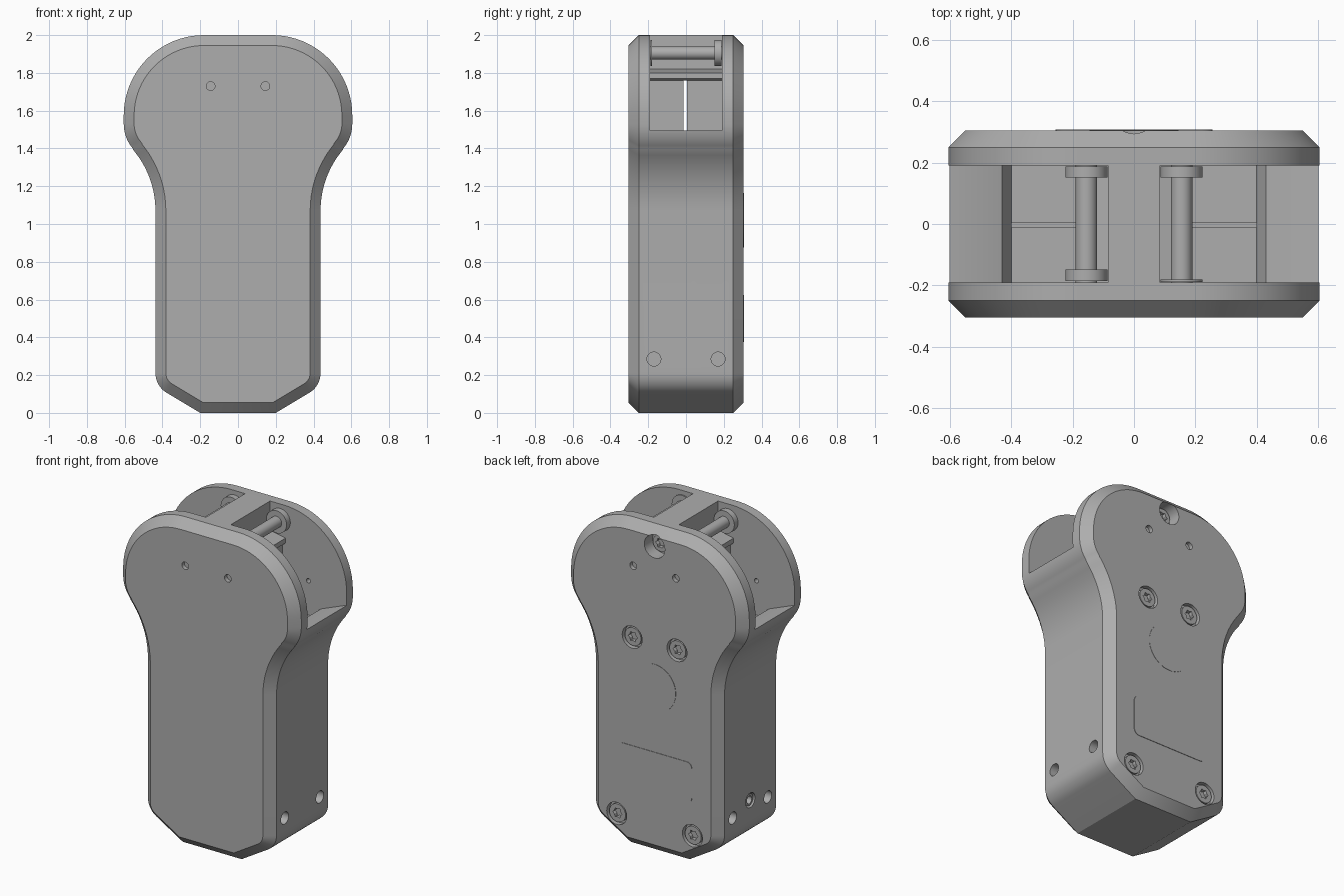
import bpy, bmesh, math
from mathutils import Matrix, Vector

if "Cube" in bpy.data.objects:
    bpy.data.objects.remove(bpy.data.objects["Cube"])

metal = bpy.data.materials.new("grey metal")
metal.diffuse_color = (0.42, 0.42, 0.42, 1)
metal.use_nodes = True
metal.node_tree.nodes["Principled BSDF"].inputs["Base Color"].default_value = metal.diffuse_color


def make(name, bm):
    bmesh.ops.recalc_face_normals(bm, faces=bm.faces)
    me = bpy.data.meshes.new(name)
    bm.to_mesh(me)
    bm.free()
    me.materials.append(metal)
    ob = bpy.data.objects.new(name, me)
    bpy.context.collection.objects.link(ob)
    return ob


def loft(bm, rings):
    """Closed solid through matching rings of 3D points."""
    vs = [[bm.verts.new(p) for p in r] for r in rings]
    n = len(vs[0])
    for a, b in zip(vs, vs[1:]):
        for i in range(n):
            bm.faces.new((a[i], a[(i + 1) % n], b[(i + 1) % n], b[i]))
    bm.faces.new(vs[0])
    bm.faces.new(vs[-1][::-1])


def prism(bm, pts, y0, y1):
    loft(bm, [[(x, y, z) for x, z in pts] for y in (y0, y1)])


def rod(bm, c, axis, r, length, n=32):
    rot = Vector((0, 0, 1)).rotation_difference(Vector(axis)).to_matrix().to_4x4()
    bmesh.ops.create_cone(bm, cap_ends=True, segments=n, radius1=r, radius2=r,
                          depth=length, matrix=Matrix.Translation(c) @ rot)


def arc(cx, cz, r, a0, a1, n):
    return [(cx + r * math.cos(math.radians(a0 + (a1 - a0) * i / n)),
             cz + r * math.sin(math.radians(a0 + (a1 - a0) * i / n))) for i in range(n + 1)]


def inset(pts, d):
    """Mitred inward offset of a clockwise outline."""
    out = []
    for i, p in enumerate(pts):
        p = Vector(p)
        e0 = (p - Vector(pts[i - 1])).normalized()
        e1 = (Vector(pts[(i + 1) % len(pts)]) - p).normalized()
        n0, n1 = Vector((e0.y, -e0.x)), Vector((e1.y, -e1.x))
        m = (n0 + n1).normalized()
        out.append(tuple(p + m * d / m.dot(n0)))
    return out


def cut(ob, bm):
    cutter = make("cutter", bm)
    cutter.hide_render = True
    mod = ob.modifiers.new("cut", 'BOOLEAN')
    mod.operation, mod.solver, mod.object = 'DIFFERENCE', 'EXACT', cutter
    bpy.context.view_layer.objects.active = ob
    bpy.ops.object.modifier_apply(modifier=mod.name)
    bpy.data.objects.remove(cutter)


def smooth(ob):
    bpy.ops.object.select_all(action='DESELECT')
    ob.select_set(True)
    bpy.context.view_layer.objects.active = ob
    bpy.ops.object.shade_smooth_by_angle(angle=math.radians(25))


# body: rounded head, concave neck, straight grip, chamfered front and back
half = (arc(0.18, 1.575, 0.425, 90, 0, 20) + arc(0.405, 1.53, 0.2, 0, -40, 8)
        + arc(0.937, 1.07, 0.5, 140, 180, 10) + arc(0.317, 0.21, 0.12, 0, -60, 8)
        + [(0.2, 0.0)])
outline = half + [(-x, z) for x, z in reversed(half)]
inner = inset(outline, 0.055)
bm = bmesh.new()
loft(bm, [[(x, y, z) for x, z in pts] for pts, y in
          ((inner, -0.305), (outline, -0.25), (outline, 0.25), (inner, 0.305))])
body = make("body", bm)

# open pockets left and right of the central web
pocket = [(0.085, 2.2), (0.085, 1.82), (0.19, 1.80), (0.19, 1.77), (0.17, 1.76),
          (0.17, 1.37), (0.4, 1.37), (0.43, 1.43), (0.595, 1.495), (1, 1.495), (1, 2.2)]
bm = bmesh.new()
for s in (1, -1):
    prism(bm, [(s * x, z) for x, z in pocket], -0.19, 0.19)
cut(body, bm)

# cord slit, screw recesses and drilled holes
screws = [(-0.152, 1.29), (0.152, 1.29), (-0.257, 0.18), (0.257, 0.18)]
bm = bmesh.new()
prism(bm, [(-0.4, 1.3), (0.4, 1.3), (0.4, 1.76), (-0.4, 1.76)], -0.012, 0.004)
for x, z in screws:
    rod(bm, (x, 0.305, z), (0, 1, 0), 0.068, 0.06)
rod(bm, (0, 0.305, 1.886), (0, 1, 0), 0.07, 0.16)
for s in (1, -1):
    for y in (-1, 1):
        rod(bm, (s * 0.145, y * 0.305, 1.73), (0, 1, 0), 0.023, 0.05, 20)
        rod(bm, (s * 0.345, y * 0.19, 1.58), (0, 1, 0), 0.014, 0.06, 16)
        rod(bm, (s * 0.44, y * 0.17, 0.285), (1, 0, 0), 0.037, 0.12, 24)
rod(bm, (-0.44, 0, 0.33), (1, 0, 0), 0.045, 0.14, 24)
cut(body, bm)
smooth(body)


# screws with a socket
def screw(x, z, r, top):
    bm = bmesh.new()
    rod(bm, (x, top - 0.04, z), (0, 1, 0), r, 0.08)
    ob = make("screw", bm)
    bm = bmesh.new()
    star = [(x + k * math.cos(i * math.pi / 6), z + k * math.sin(i * math.pi / 6))
            for i in range(12) for k in ((0.032, 0.023)[i % 2],)]
    prism(bm, star, top - 0.03, top + 0.03)
    cut(ob, bm)
    smooth(ob)


for x, z in screws:
    screw(x, z, 0.055, 0.298)
screw(0, 1.886, 0.05, 0.25)

# guide pins with flanged ends
for s in (-1, 1):
    bm = bmesh.new()
    c = s * 0.155
    rod(bm, (c, 0, 1.905), (0, 1, 0), 0.035, 0.39)
    rod(bm, (c, 0.17, 1.905), (0, 1, 0), 0.069, 0.036)
    if s < 0:
        rod(bm, (c, -0.167, 1.905), (0, 1, 0), 0.069, 0.036)
    else:
        rod(bm, (c, -0.185, 1.905), (0, 1, 0), 0.069, 0.008)
    smooth(make("left_pin" if s < 0 else "right_pin", bm))

# threaded bushing in the left side
bm = bmesh.new()
rod(bm, (-0.40, 0, 0.33), (1, 0, 0), 0.036, 0.06, 24)
bush = make("side_bushing", bm)
bm = bmesh.new()
rod(bm, (-0.43, 0, 0.33), (1, 0, 0), 0.024, 0.08, 24)
cut(bush, bm)
smooth(bush)

# thin round and rectangular plates on the back
bm = bmesh.new()
rod(bm, (0, 0.305, 1.02), (0, 1, 0), 0.145, 0.004, 48)
smooth(make("round_plate", bm))
bm = bmesh.new()
rect = [p for i, (sx, sz) in enumerate(((1, 1), (-1, 1), (-1, -1), (1, -1)))
        for p in arc(sx * 0.22, 0.5 + sz * 0.09, 0.035, i * 90, i * 90 + 90, 6)]
prism(bm, rect, 0.303, 0.308)
smooth(make("label_plate", bm))
